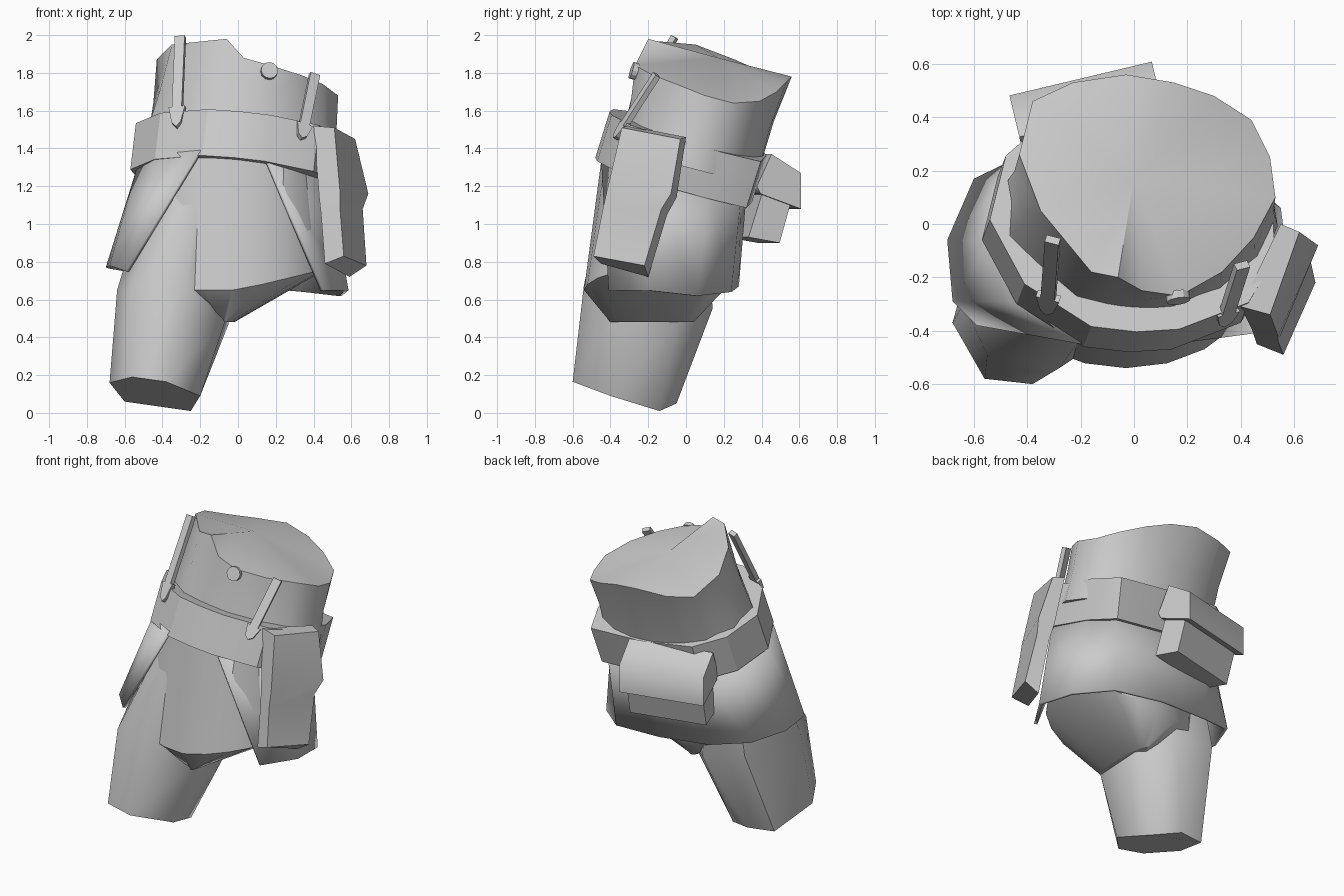
import bpy, bmesh, math
from mathutils import Vector

cube = bpy.data.objects.get("Cube")
if cube:
    bpy.data.objects.remove(cube)

grey = bpy.data.materials.new("plain grey")
grey.use_nodes = True
grey.diffuse_color = (0.6, 0.6, 0.6, 1)
grey.node_tree.nodes["Principled BSDF"].inputs["Base Color"].default_value = (0.6, 0.6, 0.6, 1)


def loft(name, rings, bottom=True, top=True, closed=True, smooth=None):
    """Skin rings of equal point count; a cap is True, False or an apex point."""
    bm = bmesh.new()
    vs = [[bm.verts.new(p) for p in r] for r in rings]
    n = len(rings[0])
    for a, b in zip(vs, vs[1:]):
        for i in range(n if closed else n - 1):
            j = (i + 1) % n
            bm.faces.new((a[i], a[j], b[j], b[i]))
    for ring, cap in ((vs[0], bottom), (vs[-1], top)):
        if cap is True:
            bm.faces.new(ring)
        elif cap:
            apex = bm.verts.new(cap)
            for i in range(n):
                bm.faces.new((ring[i], ring[(i + 1) % n], apex))
    bmesh.ops.remove_doubles(bm, verts=bm.verts, dist=1e-5)
    bmesh.ops.recalc_face_normals(bm, faces=bm.faces)
    mesh = bpy.data.meshes.new(name)
    bm.to_mesh(mesh)
    bm.free()
    mesh.materials.append(grey)
    ob = bpy.data.objects.new(name, mesh)
    bpy.context.collection.objects.link(ob)
    if smooth:
        bpy.ops.object.select_all(action='DESELECT')
        ob.select_set(True)
        bpy.context.view_layer.objects.active = ob
        bpy.ops.object.shade_smooth_by_angle(angle=math.radians(smooth))
    return ob


def belt_z(x, y):
    return 1.215 - 0.28 * y - 0.10 * x


def ellipse(cx, cy, rx, ry, height, n=20):
    pts = []
    for i in range(n):
        a = math.tau * i / n
        x, y = cx + rx * math.cos(a), cy + ry * math.sin(a)
        pts.append((x, y, height(x, y)))
    return pts


# Upper torso: leaning trunk with an uneven cut rim
rim = [(-.43, .26, 1.87), (-.35, .05, 1.95), (-.16, -.18, 1.97), (-.06, -.2, 1.98),
       (.03, -.25, 1.88), (.17, -.27, 1.84), (.33, -.18, 1.79), (.45, -.05, 1.74),
       (.53, .1, 1.68), (.51, .25, 1.64), (.44, .39, 1.65), (.3, .48, 1.70),
       (.15, .53, 1.75), (-.03, .56, 1.78), (-.23, .53, 1.77), (-.38, .46, 1.78)]
waist, chest = [], []
for x, y, z in rim:
    a = math.atan2((y - .13) / .4, (x - .04) / .5)
    wx, wy = .01 + .53 * math.cos(a), .02 + .36 * math.sin(a)
    low = Vector((wx, wy, belt_z(wx, wy) + .14))
    waist.append(low)
    chest.append(low.lerp(Vector((x * .96, y * .96, z)), .55))
loft("upper_torso", [waist, chest, rim], top=(0, .17, 1.88), smooth=50)

# Belt: tilted band around the waist
outline = [(-.57, -.06), (-.44, -.3), (-.19, -.46), (-.02, -.48), (.14, -.47), (.4, -.37),
           (.5, -.2), (.48, .13), (.4, .32), (0, .35), (-.35, .32), (-.51, .18)]


def belt_ring(scale, lift):
    return [(x * scale + .12 * lift, y * scale + .31 * lift, belt_z(x * scale, y * scale) + lift)
            for x, y in outline]


shells = [belt_ring(.75, 0), belt_ring(1, 0), belt_ring(1, .245), belt_ring(.75, .245)]
loft("belt", shells + shells[:1], bottom=False, top=False, smooth=25)

# Hips: body under the belt, tapering to a narrow ridge at the crotch
hips = [ellipse(-.07, -.18, .05, .22, lambda x, y: .48),
        ellipse(-.03, -.17, .50, .37, lambda x, y: .65 + max(0, .24 * x)),
        ellipse(-.01, -.08, .45, .36, lambda x, y: belt_z(x, y) + .06)]
loft("hips", hips, smooth=45)

# Skirt: open at the front, wrapping sides and back
hem = [(-.59, -.38, .75), (-.68, -.29, .78), (-.70, -.06, .77), (-.6, .17, .75), (-.35, .25, .70),
       (0, .28, .67), (.35, .24, .64), (.55, .06, .62), (.585, -.2, .65), (.45, -.41, .65)]
skirt_top = [(-.2, -.45), (-.43, -.29), (-.53, -.06), (-.48, .16), (-.33, .3),
             (0, .32), (.38, .29), (.47, .12), (.48, -.2), (.15, -.45)]
skirt = loft("skirt", [hem, [(x, y, belt_z(x, y) + .03) for x, y in skirt_top]],
             bottom=False, top=False, closed=False, smooth=40)
solid = skirt.modifiers.new("thickness", 'SOLIDIFY')
solid.thickness = .02

# Right leg: stump running down from under the skirt, cut at a slant
foot_cut = [(-.68, -.37, .16), (-.56, -.58, .19), (-.38, -.6, .165), (-.2, -.4, .09),
            (-.25, -.14, .01), (-.42, -.05, .05), (-.6, -.08, .06)]
thigh = [(-.64, -.3, .65), (-.55, -.49, .66), (-.28, -.54, .68), (-.07, -.4, .48),
         (-.05, -.05, .47), (-.22, .14, .55), (-.52, .12, .62)]
hip_joint = [(-.49, -.18, 1.15), (-.36, -.36, 1.15), (-.2, -.43, 1.15), (-.1, -.36, 1.1),
             (-.1, -.05, 1.1), (-.25, .12, 1.1), (-.42, .1, 1.15)]
loft("right_leg", [foot_cut, thigh, hip_joint], smooth=58)

# Side holster: slanted case with a stepped edge
loft("side_holster", [
    [(.46, -.45, .79), (.56, -.49, .83), (.68, -.22, .78), (.59, -.2, .72)],
    [(.44, -.39, 1.05), (.54, -.44, 1.08), (.66, -.13, 1.08), (.59, -.1, 1.05)],
    [(.43, -.37, 1.14), (.54, -.42, 1.17), (.69, -.08, 1.16), (.59, -.05, 1.14)],
    [(.40, -.31, 1.52), (.51, -.34, 1.51), (.62, -.03, 1.45), (.55, 0, 1.46)]], smooth=35)


# Back pouch: folded flap over a box, both extruded sideways
def pouch(name, profile, half, smooth):
    out, side = Vector((-.23, .97, 0)), Vector((.97, .23, 0))
    base = Vector((-.2, .545, 0))
    loft(name, [[base + side * s + out * r + Vector((0, 0, z)) for r, z in profile]
                for s in (-half, half)], smooth=smooth)


pouch("pouch_flap", [(-.24, 1.2), (-.16, 1.37), (0, 1.27), (0, 1.08), (-.22, 1.16)], .275, 62)
pouch("pouch_box", [(-.2, 1.18), (-.05, 1.11), (-.11, .9), (-.28, .93)], .25, 30)


# Straps: thin bars ending in an arrow tip
def strap(name, upper, lower, facing):
    upper, lower = Vector(upper), Vector(lower)
    down = lower - upper
    across = down.cross(Vector(facing)).normalized()
    thick = across.cross(down).normalized() * .015
    shape = [(0, -.027), (0, .027), (.78, .027), (.78, .045), (.95, .025), (1, 0),
             (.95, -.025), (.78, -.045), (.78, -.027)]
    loft(name, [[upper + down * t + across * w + thick * k for t, w in shape] for k in (-1, 1)])


strap("right_strap", (-.305, -.06, 1.99), (-.325, -.33, 1.51), (-.3, -1, .4))
strap("left_strap", (.405, -.155, 1.79), (.335, -.375, 1.45), (.4, -1, .4))

# Button on the chest
bpy.ops.mesh.primitive_cylinder_add(vertices=12, radius=.045, depth=.03, location=(.165, -.275, 1.81))
button = bpy.context.object
button.name = "chest_button"
button.rotation_euler = Vector((.15, -.95, .3)).to_track_quat('Z', 'Y').to_euler()
button.data.materials.append(grey)
